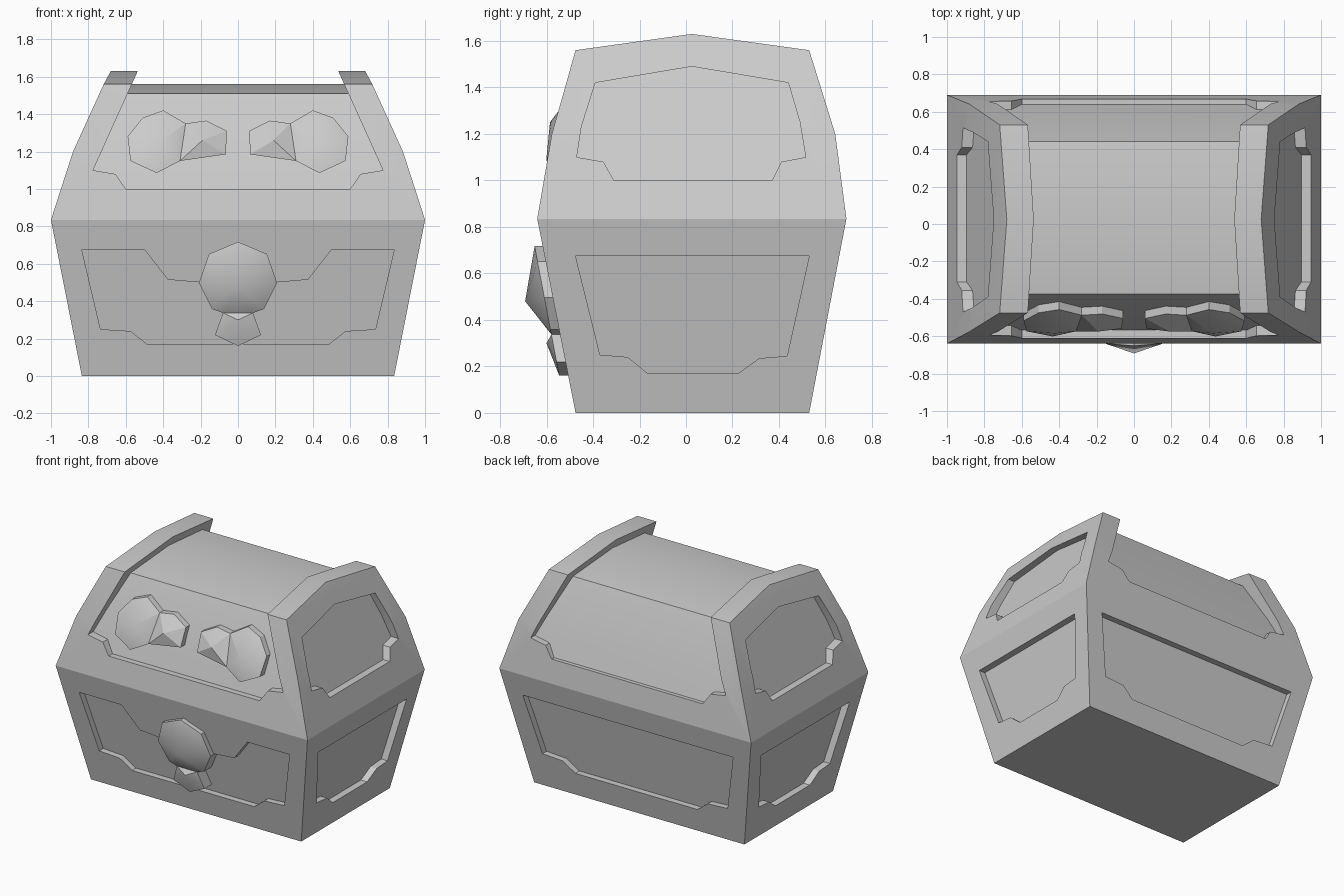
import bpy, bmesh, math

if "Cube" in bpy.data.objects:
    bpy.data.objects.remove(bpy.data.objects["Cube"])

grey = bpy.data.materials.new("plain grey")
grey.diffuse_color = (0.6, 0.6, 0.6, 1)
grey.use_nodes = True
grey.node_tree.nodes["Principled BSDF"].inputs["Base Color"].default_value = grey.diffuse_color


def make(name, verts, faces, material=True):
    me = bpy.data.meshes.new(name)
    bm = bmesh.new()
    vs = [bm.verts.new(v) for v in verts]
    for f in faces:
        bm.faces.new([vs[i] for i in f])
    bmesh.ops.recalc_face_normals(bm, faces=bm.faces)
    bm.to_mesh(me)
    bm.free()
    ob = bpy.data.objects.new(name, me)
    bpy.context.collection.objects.link(ob)
    if material:
        me.materials.append(grey)
    return ob


def loft(name, a, b, material=True):
    """Closed solid between two outlines with matching points."""
    n = len(a)
    faces = [range(n), range(n, 2 * n)]
    faces += [(i, (i + 1) % n, n + (i + 1) % n, n + i) for i in range(n)]
    return make(name, a + b, faces, material)


def cut(ob, cutter):
    m = ob.modifiers.new("cut", 'BOOLEAN')
    m.operation, m.solver, m.object = 'DIFFERENCE', 'EXACT', cutter
    bpy.context.view_layer.objects.active = ob
    bpy.ops.object.modifier_apply(modifier=m.name)
    bpy.data.objects.remove(cutter)


def recess(ob, axis, side, outline, a, b):
    """Sink an outline into a wall; the panel lies at side * (a + b * z)."""
    def place(d, u, z):
        return (side * d, u, z) if axis == 'x' else (u, side * d, z)
    inner = [place(a + b * z, u, z) for u, z in outline]
    outer = [place(1.4, u, z) for u, z in outline]
    cut(ob, loft("recess_cutter", inner, outer, False))


def mirrored(half):
    """Complete a left-right symmetric outline from its right half."""
    return half + [(-x, z) for x, z in reversed(half) if abs(x) > 1e-6]


def smooth(ob, angle):
    bpy.ops.object.select_all(action='DESELECT')
    ob.select_set(True)
    bpy.context.view_layer.objects.active = ob
    bpy.ops.object.shade_smooth_by_angle(angle=math.radians(angle))


def ring(x, y0, y1, z):
    return [(-x, y0, z), (x, y0, z), (x, y1, z), (-x, y1, z)]


# Chest body, flaring upward
body = loft("chest_body", ring(0.835, -0.475, 0.53, 0), ring(1, -0.64, 0.69, 0.835))
lower = [(0.485, 0.17), (0.575, 0.24), (0.735, 0.25), (0.835, 0.675)]
recess(body, 'y', -1, mirrored(lower + [(0.5, 0.675), (0.375, 0.515), (0.2, 0.5)]),
       0.43, 0.198)
recess(body, 'y', 1, mirrored(lower), 0.485, 0.19)
side_low = [(-0.165, 0.17), (-0.25, 0.24), (-0.37, 0.25), (-0.475, 0.675),
            (0.53, 0.675), (0.435, 0.245), (0.315, 0.235), (0.225, 0.17)]
for s in (-1, 1):
    recess(body, 'x', s, side_low, 0.785, 0.198)

# Lid shell with a low ridge
v = (ring(1, -0.64, 0.69, 0.835) + ring(0.882, -0.577, 0.642, 1.2)
     + ring(0.718, -0.475, 0.53, 1.56) + [(-0.68, 0.025, 1.63), (0.68, 0.025, 1.63)])
f = [(0, 1, 2, 3), (8, 9, 13, 12), (10, 11, 12, 13), (9, 10, 13), (11, 8, 12)]
for k in (0, 4):
    f += [(k + i, k + (i + 1) % 4, k + 4 + (i + 1) % 4, k + 4 + i) for i in range(4)]
lid = make("lid", v, f)

# Sunken barrel between the two end ribs
channel_line = mirrored([(0.6, 1.0), (0.655, 1.08), (0.775, 1.10), (0.59, 1.51), (0.5, 1.71)])
channel = loft("channel_cutter", [(x, -1.2, z) for x, z in channel_line],
               [(x, 1.2, z) for x, z in channel_line], False)
barrel = [(-0.60, 0.85), (-0.568, 1.0), (-0.49, 1.25), (-0.375, 1.51), (0.025, 1.56),
          (0.44, 1.51), (0.555, 1.25), (0.64, 1.0), (0.67, 0.85)]
cut(channel, loft("barrel_core", [(-1.5, y, z) for y, z in barrel],
                  [(1.5, y, z) for y, z in barrel], False))
cut(lid, channel)

# Lid end panels
end_panel = [(-0.31, 1.0), (-0.355, 1.08), (-0.47, 1.10), (-0.45, 1.23), (-0.39, 1.42),
             (0.025, 1.49), (0.44, 1.42), (0.49, 1.25), (0.515, 1.10), (0.41, 1.08), (0.37, 1.0)]
for s in (-1, 1):
    recess(lid, 'x', s, end_panel, 1.293, -0.398)


def faceted_plate(name, outline, lobes, front, back, flip=1):
    """Rimmed plate whose front rises to one point per lobe."""
    n = len(outline)
    vs = [(flip * x, front(z), z) for x, z in outline]
    vs += [(flip * x, back(z), z) for x, z in outline]
    fs = [tuple(range(n, 2 * n))]
    fs += [(i, (i + 1) % n, n + (i + 1) % n, n + i) for i in range(n)]
    for loop, (x, y, z) in lobes:
        tip = len(vs)
        vs.append((flip * x, y, z))
        # Fan over the lobe, including the valley edge shared with its neighbour
        fs += [(loop[i], loop[(i + 1) % len(loop)], tip) for i in range(len(loop))]
    return make(name, vs, fs)


# Pair of two-lobed eye plates on the lid front
eye = [(-0.59, 1.28), (-0.51, 1.38), (-0.40, 1.42), (-0.28, 1.35), (-0.17, 1.365),
       (-0.06, 1.31), (-0.065, 1.185), (-0.31, 1.15), (-0.435, 1.085), (-0.575, 1.15)]
eye_lobes = [([7, 8, 9, 0, 1, 2, 3], (-0.42, -0.585, 1.25)),
             ([3, 4, 5, 6, 7], (-0.19, -0.575, 1.26))]
for name, flip in (("left_eye", 1), ("right_eye", -1)):
    ob = faceted_plate(name, eye, eye_lobes, lambda z: -0.595 + 0.43 * (z - 1.1),
                       lambda z: -0.49 + 0.40 * (z - 1.25) + 0.02, flip)
    smooth(ob, 20)

# Keyhole-shaped lock plate
lock = mirrored([(0, 0.717), (0.155, 0.652), (0.209, 0.497), (0.139, 0.358),
                 (0.08, 0.337), (0.123, 0.219), (0, 0.16)])
lock_lobes = [([8, 9, 10, 11, 0, 1, 2, 3, 4], (0, -0.692, 0.48)),
              ([4, 5, 6, 7, 8], (0, -0.60, 0.30))]
plate = faceted_plate("lock_plate", lock, lock_lobes, lambda z: -0.515 - 0.19 * z,
                      lambda z: -0.425 - 0.198 * z)
smooth(plate, 20)
smooth(lid, 30)
